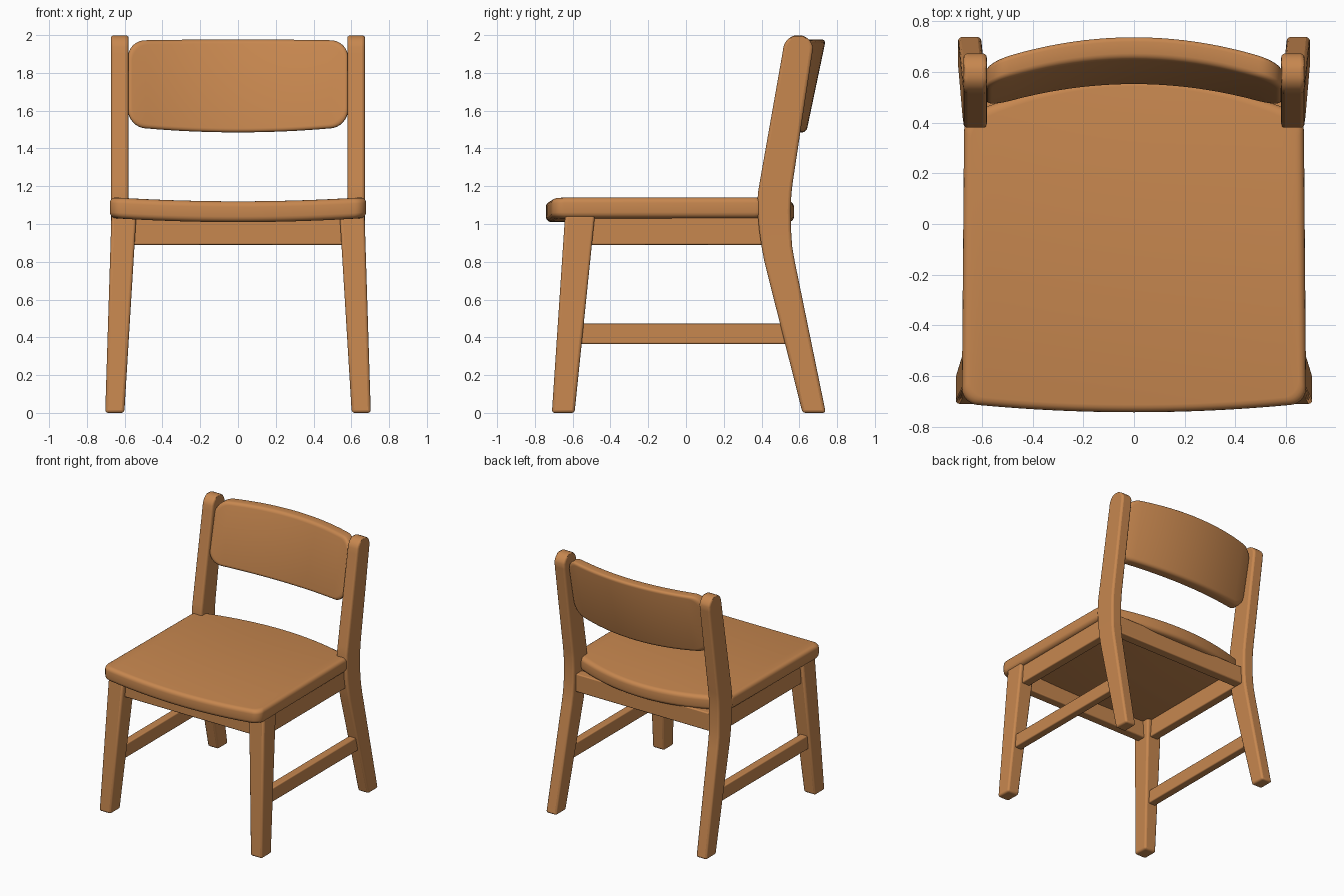
import bpy, bmesh, math

if "Cube" in bpy.data.objects:
    bpy.data.objects.remove(bpy.data.objects["Cube"])

wood = bpy.data.materials.new("warm wood")
wood.diffuse_color = (0.57, 0.242, 0.078, 1)
wood.use_nodes = True
wood.node_tree.nodes["Principled BSDF"].inputs["Base Color"].default_value = wood.diffuse_color


def finish(name, bm, bevel=0.0):
    bmesh.ops.recalc_face_normals(bm, faces=bm.faces)
    me = bpy.data.meshes.new(name)
    bm.to_mesh(me)
    bm.free()
    me.materials.append(wood)
    ob = bpy.data.objects.new(name, me)
    bpy.context.collection.objects.link(ob)
    if bevel:
        mod = ob.modifiers.new("soft edges", 'BEVEL')
        mod.width = bevel
        mod.segments = 3
        mod.limit_method = 'ANGLE'
        mod.angle_limit = math.radians(40)
        mod.use_clamp_overlap = False
    bpy.ops.object.select_all(action='DESELECT')
    bpy.context.view_layer.objects.active = ob
    ob.select_set(True)
    bpy.ops.object.shade_smooth_by_angle(angle=math.radians(35))
    return ob


def loft(name, sections, side=1, bevel=0.015):
    """Stack of rectangles (z, x0, x1, y0, y1), bridged and capped."""
    bm = bmesh.new()
    rings = [[bm.verts.new((side * x, y, z)) for x, y in
              ((x0, y0), (x1, y0), (x1, y1), (x0, y1))]
             for z, x0, x1, y0, y1 in sections]
    for a, b in zip(rings, rings[1:]):
        for i in range(4):
            j = (i + 1) % 4
            bm.faces.new((a[i], a[j], b[j], b[i]))
    bm.faces.new(rings[0])
    bm.faces.new(rings[-1])
    return finish(name, bm, bevel)


def bar(name, x0, x1, y0, y1, z0, z1, side=1, bevel=0.008):
    return loft(name, [(z0, x0, x1, y0, y1), (z1, x0, x1, y0, y1)], side, bevel)


def panel(name, half, lo, hi, radius, thick, edge, place):
    """Rounded-corner slab: columns across x, layers through its thickness."""
    ends = [half - radius * (1 - math.cos(k * math.pi / 16)) for k in range(9)]
    inner = [(half - radius) * k / 10 for k in range(-9, 10)]
    xs = [-x for x in ends] + inner + ends[::-1]
    steps = [k * math.pi / 8 for k in range(5)]
    layers = [(edge * (1 - math.sin(a)), edge * (1 - math.cos(a))) for a in steps]
    layers += [(i, thick - w) for i, w in reversed(layers)]
    bm = bmesh.new()
    rows = []
    for inset, w in layers:
        low, high = [], []
        for x in xs:
            d = min(half - abs(x), radius)
            c = radius - math.sqrt(max(0, radius ** 2 - (radius - d) ** 2))
            u = x * (1 - inset / half)
            low.append(bm.verts.new(place(u, lo(x) + c + inset, w)))
            high.append(bm.verts.new(place(u, hi(x) - c - inset, w)))
        rows.append((low, high))
    for low, high in (rows[0], rows[-1]):
        for k in range(len(xs) - 1):
            bm.faces.new((low[k], low[k + 1], high[k + 1], high[k]))
    loops = [low + high[::-1] for low, high in rows]
    for a, b in zip(loops, loops[1:]):
        for i in range(len(a)):
            j = (i + 1) % len(a)
            bm.faces.new((a[i], a[j], b[j], b[i]))
    return finish(name, bm)


# seat: dished across its width, slightly narrower and bowed at the back
def seat_place(x, y, w):
    return (x * (0.99 - 0.012 * (y + 0.7)) * 1.008, y,
            1.01 + w + 0.022 * (x / 0.68) ** 2)


panel("seat", 0.68,
      lambda x: -0.742 + 0.035 * (x / 0.68) ** 2,
      lambda x: 0.572 - 0.145 * (x / 0.68) ** 2,
      0.06, 0.11, 0.03, seat_place)


# backrest: curved in plan and leaning back
def back_place(x, z, w):
    return (x, 0.65 + w + 0.21 * (z - 1.975) - 0.1 * (x / 0.58) ** 2, z)


panel("backrest", 0.583,
      lambda x: 1.485 + 0.03 * (x / 0.58) ** 2,
      lambda x: 1.977 - 0.006 * (x / 0.58) ** 2,
      0.09, 0.09, 0.022, back_place)

# back leg outline: (z, front y, rear y), with a rounded top
outline = [(0, 0.617, 0.74), (0.8, 0.415, 0.576), (0.88, 0.4, 0.562),
           (0.97, 0.387, 0.556), (1.07, 0.379, 0.554), (1.16, 0.38, 0.558),
           (1.22, 0.39, 0.565), (1.9, 0.51, 0.668)]
for k in range(1, 7):
    a = math.radians(13 * k)
    outline.append((1.92 + 0.08 * math.sin(a), 0.594 - 0.08 * math.cos(a),
                    0.594 + 0.08 * math.cos(a)))


def splay(z):
    return 0.022 * max(0, 1.0 - z)


for label, s in (("left", -1), ("right", 1)):
    loft("back_leg_" + label,
         [(z, 0.58 + splay(z), 0.672 + splay(z), y0, y1) for z, y0, y1 in outline], s)
    loft("front_leg_" + label,
         [(0, 0.602, 0.703, -0.71, -0.59), (1.05, 0.538, 0.67, -0.64, -0.482)], s)
    # side rails
    bar("side_apron_" + label, 0.575, 0.645, -0.54, 0.46, 0.89, 1.04, s)
    bar("side_stretcher_" + label, 0.605, 0.667, -0.57, 0.55, 0.365, 0.472, s)

# front and back rails
bar("front_apron", -0.58, 0.58, -0.61, -0.54, 0.89, 1.03)
bar("back_apron", -0.6, 0.6, 0.45, 0.525, 0.89, 1.03)
